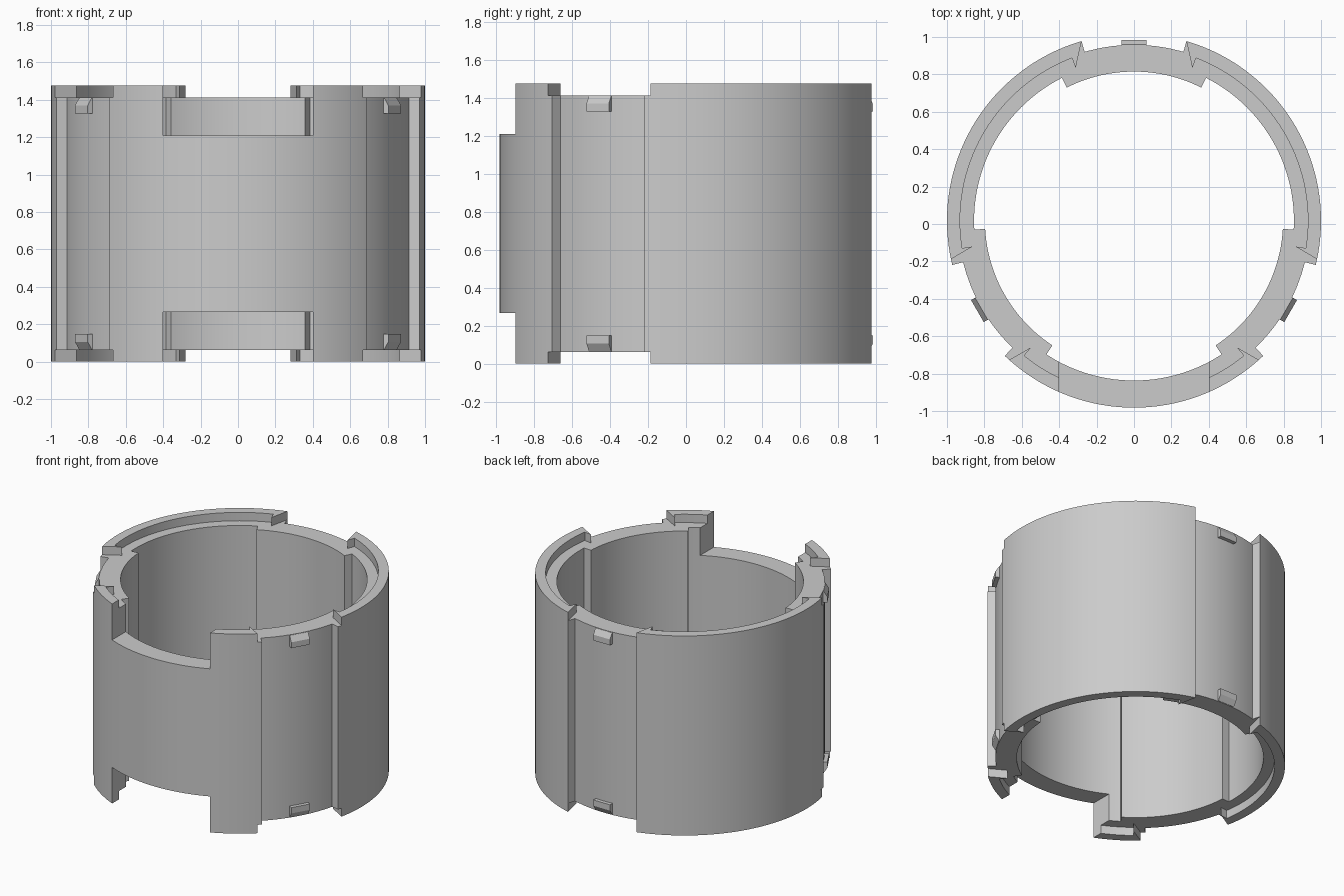
import bpy, bmesh, math

if "Cube" in bpy.data.objects:
    bpy.data.objects.remove(bpy.data.objects["Cube"])

CY = 0.018                      # ring centre in y
H, SHELF = 1.475, 0.062         # total height, height of each end lip
R_OUT, R_REC, R_LIP = 1.0, 0.94, 0.93
R_IN, R_IN_REC, R_TIP = 0.855, 0.797, 0.874
GAP, GAP_IN = 16.3, 26.8        # half angles of the outer and inner recess steps
CENTRES = (90, 210, 330)        # recess centres
TIP = 20.9                      # half angle of the lip hook

grey = bpy.data.materials.new("plain grey")
grey.diffuse_color = (0.6, 0.6, 0.6, 1)
grey.use_nodes = True
grey.node_tree.nodes["Principled BSDF"].inputs["Base Color"].default_value = grey.diffuse_color


def pt(r, deg):
    a = math.radians(deg)
    return (r * math.cos(a), CY + r * math.sin(a))


def arc(r, a0, a1):
    """Points on a shared 2.5 degree grid, with exact ends."""
    grid = [i * 2.5 for i in range(-10, 250)]
    return [pt(r, a) for a in [a0] + [g for g in grid if a0 + .3 < g < a1 - .3] + [a1]]


def mesh_object(name, bm):
    bmesh.ops.recalc_face_normals(bm, faces=bm.faces[:])
    me = bpy.data.meshes.new(name)
    bm.to_mesh(me)
    bm.free()
    me.materials.append(grey)
    ob = bpy.data.objects.new(name, me)
    bpy.context.collection.objects.link(ob)
    return ob


def sweep(name, loop, step):
    """Closed prism from a 3D outline moved by a step vector."""
    bm = bmesh.new()
    a = [bm.verts.new(p) for p in loop]
    b = [bm.verts.new([p[i] + step[i] for i in range(3)]) for p in loop]
    bm.faces.new(a)
    bm.faces.new(b)
    for i in range(len(a)):
        j = (i + 1) % len(a)
        bm.faces.new((a[i], a[j], b[j], b[i]))
    return mesh_object(name, bm)


def prism(name, pts, z0, z1):
    return sweep(name, [(x, y, z0) for x, y in pts], (0, 0, z1 - z0))


def boolean(target, other, op):
    m = target.modifiers.new(op, 'BOOLEAN')
    m.operation, m.object, m.solver = op, other, 'EXACT'
    bpy.context.view_layer.objects.active = target
    bpy.ops.object.modifier_apply(modifier=m.name)
    bpy.data.objects.remove(other, do_unlink=True)


def stepped(r_recess, r_thick, half):
    pts = []
    for c in CENTRES:
        pts += arc(r_recess, c - half, c + half)
        pts += arc(r_thick, c + half, c + 120 - half)
    return pts


# Ring wall with three stepped recesses
body = prism("ring_body", stepped(R_REC, R_OUT, GAP), SHELF, H - SHELF)
boolean(body, prism("bore", stepped(R_IN_REC, R_IN, GAP_IN), -0.1, H + 0.1), 'DIFFERENCE')

# Hooked lips on both rims; the rear hooks sit slightly wider
for c in CENTRES:
    s = c + (GAP if c == 90 else 18.1)
    e = c + 120 - (GAP if c == 330 else 18.1)
    outline = arc(R_OUT, s, e) + [pt(R_TIP, c + 120 - TIP)]
    outline += arc(R_LIP, c + TIP, c + 120 - TIP)[::-1] + [pt(R_TIP, c + TIP)]
    for z in (0, H - SHELF):
        boolean(body, prism("lip", outline, z, z + SHELF), 'UNION')

# Front windows cut into the upper and lower rims
for z0, z1 in ((-0.2, 0.266), (1.209, 1.7)):
    box = [(-0.4, -1.3), (0.4, -1.3), (0.4, -0.5), (-0.4, -0.5)]
    boolean(body, prism("window", box, z0, z1), 'DIFFERENCE')

bpy.ops.object.select_all(action='DESELECT')
body.select_set(True)
bpy.context.view_layer.objects.active = body
bpy.ops.object.shade_smooth_by_angle(angle=math.radians(25))

# Chamfered snap clips in the recesses, mirrored top to bottom
W = 0.068
profile = [(0.925, 1.41), (0.942, 1.41), (0.967, 1.37), (0.967, 1.327), (0.925, 1.327)]
for c in CENTRES:
    a = math.radians(c)
    t = (-math.sin(a), math.cos(a))
    for side in ("upper", "lower"):
        loop = []
        for r, z in profile:
            x, y = pt(r, c)
            loop.append((x - t[0] * W, y - t[1] * W, z if side == "upper" else H - z))
        sweep(side + "_clip", loop, (2 * W * t[0], 2 * W * t[1], 0))
